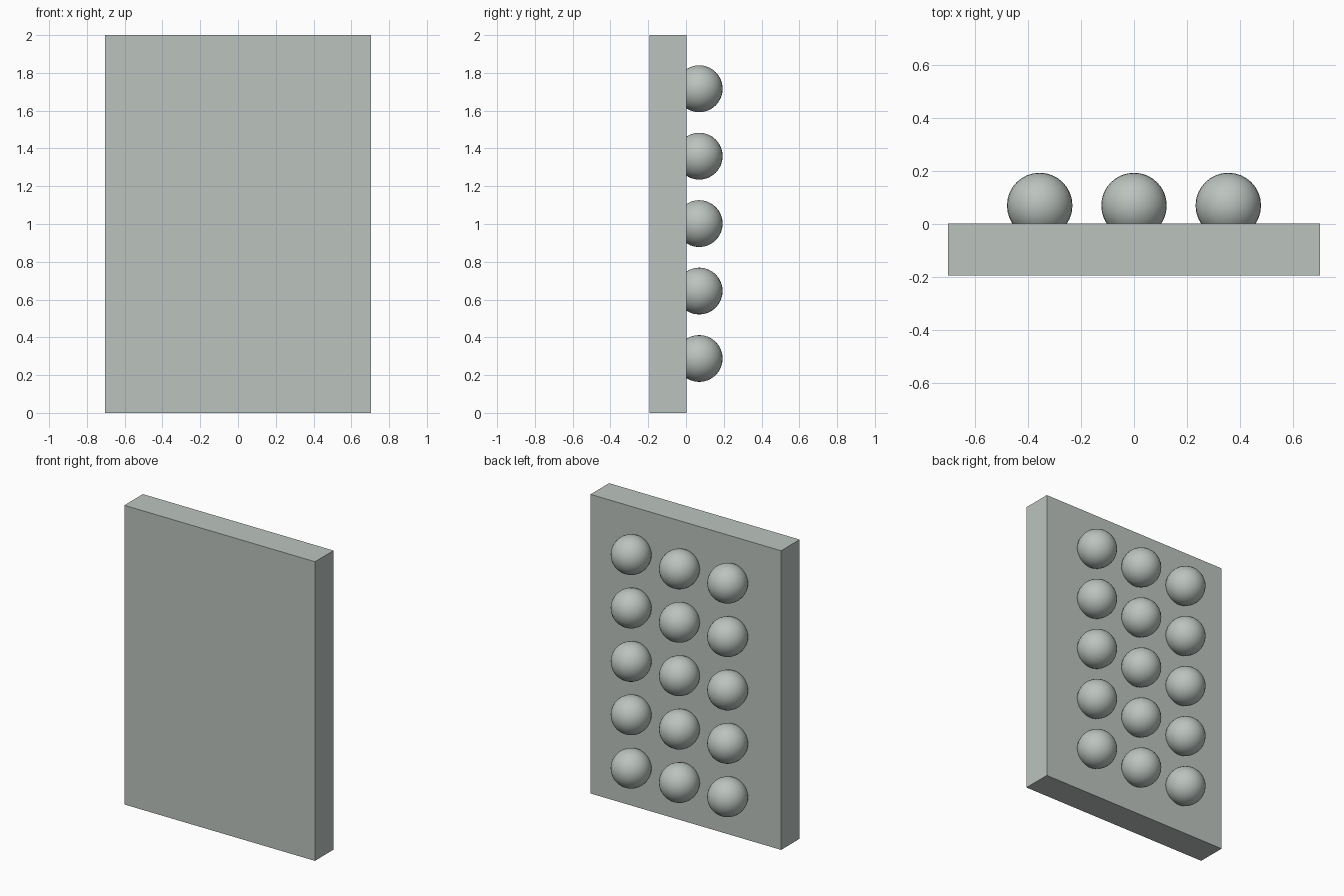
import bpy

cube = bpy.data.objects.get("Cube")
if cube:
    bpy.data.objects.remove(cube, do_unlink=True)

# Single grey material
grey = bpy.data.materials.new("warm_grey")
grey.use_nodes = True
colour = (0.50, 0.55, 0.52, 1.0)
grey.diffuse_color = colour
grey.node_tree.nodes["Principled BSDF"].inputs["Base Color"].default_value = colour

# Flat upright slab
FRONT, BACK = -0.194, 0.002
bpy.ops.mesh.primitive_cube_add(size=1, location=(0, (FRONT + BACK) / 2, 1))
slab = bpy.context.object
slab.name = "slab"
slab.scale = (1.41, BACK - FRONT, 2)
bpy.ops.object.transform_apply(location=False, rotation=False, scale=True)
slab.data.materials.append(grey)

# One smooth ball, shared by the whole grid on the back
RADIUS, PITCH = 0.124, 0.357
bpy.ops.mesh.primitive_uv_sphere_add(segments=32, ring_count=16, radius=RADIUS)
first = bpy.context.object
bpy.ops.object.shade_smooth()
first.data.materials.append(grey)

# Three columns by five rows of balls sunk into the back face
for row in range(5):
    for col in range(3):
        ball = first if row == col == 0 else first.copy()
        if ball is not first:
            bpy.context.collection.objects.link(ball)
        ball.name = f"ball_row{row + 1}_column{col + 1}"
        ball.location = ((col - 1) * PITCH, 0.194 - RADIUS, 1.002 + (row - 2) * PITCH)
